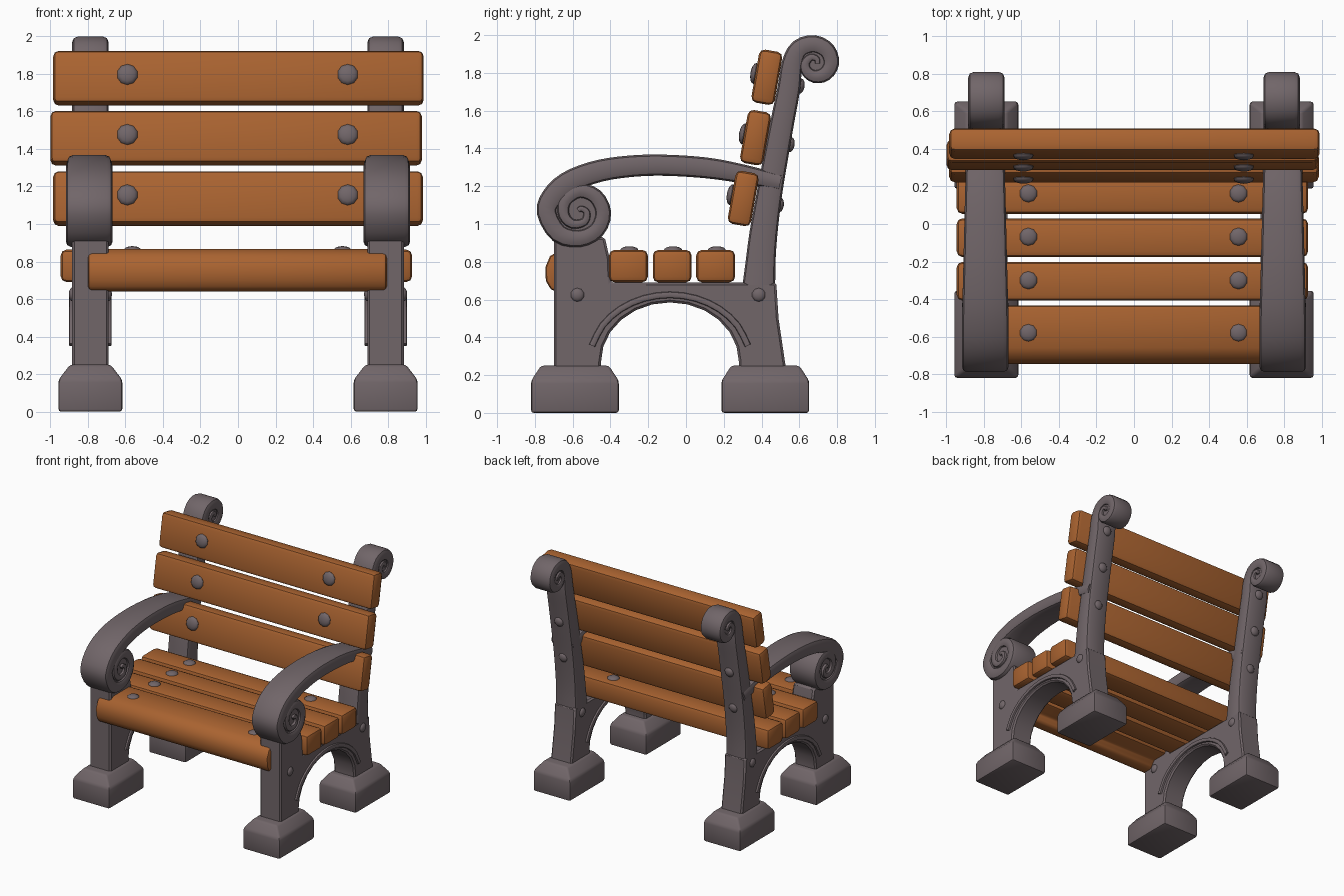
import bpy, bmesh, math
from mathutils import Vector, Matrix

if "Cube" in bpy.data.objects:
    bpy.data.objects.remove(bpy.data.objects["Cube"])


def material(name, rgb):
    m = bpy.data.materials.new(name)
    m.diffuse_color = (*rgb, 1)
    m.use_nodes = True
    m.node_tree.nodes["Principled BSDF"].inputs["Base Color"].default_value = m.diffuse_color
    return m


WOOD = material("warm_wood", (0.40, 0.125, 0.03))
IRON = material("cast_iron", (0.165, 0.132, 0.141))
SIDE_X = 0.787


def finish(name, bm, mat, angle=35):
    bmesh.ops.recalc_face_normals(bm, faces=bm.faces[:])
    me = bpy.data.meshes.new(name)
    bm.to_mesh(me)
    bm.free()
    me.materials.append(mat)
    me.shade_smooth()
    me.set_sharp_from_angle(angle=math.radians(angle))
    ob = bpy.data.objects.new(name, me)
    bpy.context.collection.objects.link(ob)
    return ob


def bevel_sharp(bm, width, segments):
    edges = [e for e in bm.edges if e.calc_face_angle(0) > math.radians(40)]
    bmesh.ops.bevel(bm, geom=edges, offset=width, segments=segments,
                    profile=0.5, affect='EDGES', clamp_overlap=True)


def prism(name, pts, x0, x1, mat, bevel=0.012, segments=1):
    """Extrude a (y, z) outline from x0 to x1."""
    bm = bmesh.new()
    face = bm.faces.new([bm.verts.new((x0, y, z)) for y, z in pts])
    ext = bmesh.ops.extrude_face_region(bm, geom=[face])
    bmesh.ops.translate(bm, vec=(x1 - x0, 0, 0),
                        verts=[v for v in ext["geom"] if isinstance(v, bmesh.types.BMVert)])
    bmesh.ops.recalc_face_normals(bm, faces=bm.faces[:])
    bevel_sharp(bm, bevel, segments)
    return finish(name, bm, mat)


def plank(name, x0, x1, y, z, depth, height, tilt=0):
    bm = bmesh.new()
    bmesh.ops.create_cube(bm, size=1)
    bmesh.ops.scale(bm, vec=(x1 - x0, depth, height), verts=bm.verts)
    bevel_sharp(bm, 0.03, 2)
    m = Matrix.Translation(((x0 + x1) / 2, y, z)) @ Matrix.Rotation(tilt, 4, 'X')
    bm.transform(m)
    return finish(name, bm, WOOD)


def bolt(name, pos, direction, r, h=0.022):
    """Low dome facing along the given direction."""
    bm = bmesh.new()
    bmesh.ops.create_uvsphere(bm, u_segments=10, v_segments=8, radius=1)
    bmesh.ops.scale(bm, vec=(r, r, h), verts=bm.verts)
    rot = Vector(direction).to_track_quat('Z', 'Y').to_matrix().to_4x4()
    bm.transform(Matrix.Translation(pos) @ rot)
    return finish(name, bm, IRON)


def smooth_path(keys, n=4):
    """Catmull-Rom through (y, z, thickness, half_width) keys."""
    k = [Vector(p) for p in keys]
    k = [2 * k[0] - k[1]] + k + [2 * k[-1] - k[-2]]
    out = []
    for a, b, c, d in zip(k, k[1:], k[2:], k[3:]):
        for i in range(n):
            t = i / n
            out.append(0.5 * (2 * b + (c - a) * t + (2 * a - 5 * b + 4 * c - d) * t * t
                              + (3 * b - a - 3 * c + d) * t ** 3))
    return out + [k[-2]]


def sweep(name, keys, x, n=4, rounding=0.03):
    """Rounded bar following a path in the side plane."""
    path = smooth_path(keys, n)
    bm = bmesh.new()
    rings = []
    for i, p in enumerate(path):
        a, b = path[max(i - 1, 0)], path[min(i + 1, len(path) - 1)]
        ty, tz = b[0] - a[0], b[1] - a[1]
        ln = math.hypot(ty, tz) or 1
        ny, nz = -tz / ln, ty / ln
        h, w = p[2] / 2, p[3]
        c = min(rounding, h * 0.7)
        ring = []
        for q, (sx, sn) in enumerate([(1, 1), (-1, 1), (-1, -1), (1, -1)]):
            for s in range(3):
                ang = math.radians(q * 90 + s * 45)
                u = sx * (w - c) + c * math.cos(ang)
                v = sn * (h - c) + c * math.sin(ang)
                ring.append(bm.verts.new((x + u, p[0] + ny * v, p[1] + nz * v)))
        rings.append(ring)
    for r0, r1 in zip(rings, rings[1:]):
        for j in range(12):
            k = (j + 1) % 12
            bm.faces.new((r0[j], r0[k], r1[k], r1[j]))
    bm.faces.new(rings[0])
    bm.faces.new(rings[-1])
    return finish(name, bm, IRON, 40)


def spiral(cy, cz, steps, w):
    """Path keys from (angle, radius, thickness) around a centre."""
    return [(cy + r * math.cos(math.radians(a)), cz + r * math.sin(math.radians(a)), t, w)
            for a, r, t in steps]


def disc(name, cy, cz, r, x, w):
    pts = [(cy + r * math.cos(i * math.tau / 20), cz + r * math.sin(i * math.tau / 20))
           for i in range(20)]
    return prism(name, pts, x - w, x + w, IRON, 0.008)


def foot(name, x, y):
    """Block foot with a sloped top."""
    bm = bmesh.new()
    rings = [[bm.verts.new((x + sx * hx, y + sy * hy, z))
              for sx, sy in ((-1, -1), (1, -1), (1, 1), (-1, 1))]
             for hx, hy, z in ((0.17, 0.232, 0), (0.17, 0.232, 0.17), (0.108, 0.18, 0.25))]
    for a, b in zip(rings, rings[1:]):
        for j in range(4):
            bm.faces.new((a[j], a[(j + 1) % 4], b[(j + 1) % 4], b[j]))
    bm.faces.new(rings[0])
    bm.faces.new(rings[-1])
    bmesh.ops.recalc_face_normals(bm, faces=bm.faces[:])
    bmesh.ops.bevel(bm, geom=bm.edges[:], offset=0.014, segments=2,
                    profile=0.5, affect='EDGES')
    return finish(name, bm, IRON)


# side outline: two legs joined by an arch
arch = [(-0.085 + 0.365 * math.cos(math.radians(a)), 0.27 + 0.315 * math.sin(math.radians(a)))
        for a in range(0, 181, 15)]
frame = ([(-0.70, 0.23), (-0.70, 0.93), (-0.43, 0.93), (-0.405, 0.82), (-0.40, 0.69),
          (0.478, 0.69), (0.49, 0.5), (0.53, 0.23), (0.28, 0.23)]
         + arch + [(-0.45, 0.23)])

for label, s in (("left", -1), ("right", 1)):
    x = s * SIDE_X
    prism(label + "_side_frame", frame, x - 0.097, x + 0.097, IRON)
    foot(label + "_front_foot", x, -0.588)
    foot(label + "_back_foot", x, 0.42)

    # raised rib over the arch
    rib = [(-0.085 + 0.425 * math.cos(math.radians(a)), 0.27 + 0.355 * math.sin(math.radians(a)),
            0.034, 0.113) for a in range(14, 167, 19)]
    sweep(label + "_arch_rib", rib, x, 2, 0.01)

    # back post ending in a scroll
    w = 0.097
    post = [(0.385, 0.66, 0.175, w), (0.395, 0.8, 0.158, w), (0.41, 0.95, 0.148, w),
            (0.44, 1.15, 0.135, w), (0.475, 1.35, 0.13, w), (0.512, 1.55, 0.125, w),
            (0.545, 1.72, 0.12, w)]
    post += spiral(0.68, 1.85, [(180, 0.118, 0.11), (135, 0.112, 0.1), (90, 0.102, 0.095),
                                (45, 0.095, 0.09), (0, 0.088, 0.085), (-45, 0.078, 0.08),
                                (-90, 0.068, 0.07), (-135, 0.058, 0.06), (-180, 0.049, 0.05),
                                (-240, 0.038, 0.038), (-300, 0.027, 0.03), (-360, 0.016, 0.025)], w)
    sweep(label + "_back_post", post, x, 3)
    disc(label + "_post_scroll_core", 0.68, 1.85, 0.08, x, 0.08)

    # armrest curling into a scroll
    ax = s * 0.793
    arm = [(0.5, 1.22, 0.085, 0.1), (0.3, 1.265, 0.1, 0.104), (0.1, 1.298, 0.11, 0.109),
           (-0.15, 1.312, 0.112, 0.115), (-0.35, 1.3, 0.115, 0.12), (-0.5, 1.27, 0.118, 0.124),
           (-0.63, 1.215, 0.12, 0.125), (-0.71, 1.14, 0.115, 0.125)]
    arm += spiral(-0.565, 1.06, [(180, 0.172, 0.105), (225, 0.155, 0.1), (270, 0.136, 0.093),
                                 (315, 0.13, 0.088), (360, 0.126, 0.086), (405, 0.121, 0.082),
                                 (450, 0.115, 0.078), (500, 0.098, 0.07), (550, 0.082, 0.06),
                                 (600, 0.069, 0.05), (660, 0.055, 0.042), (720, 0.04, 0.036),
                                 (780, 0.025, 0.03), (840, 0.014, 0.025)], 0.125)
    sweep(label + "_armrest", arm, ax, 3)
    disc(label + "_arm_scroll_core", -0.575, 1.065, 0.13, ax, 0.105)

    # side bolts on both faces of the frame
    for y in (-0.575, 0.385):
        for d in (-1, 1):
            bolt(label + "_frame_bolt", (x + d * 0.095, y, 0.625), (d, 0, 0), 0.037, 0.02)
    # bolts on the rear of the post
    for y, z in ((0.606, 1.73), (0.553, 1.42), (0.496, 1.1)):
        bolt(label + "_post_bolt", (x, y, z), (0, 1, -0.17), 0.04, 0.022)

# backrest planks and their bolts
TILT = math.radians(-10)
for i, (x0, x1, y, z) in enumerate(((-0.985, 0.99, 0.428, 1.777), (-1.0, 0.98, 0.368, 1.457),
                                    (-0.985, 0.985, 0.303, 1.135))):
    plank(f"back_plank_{i + 1}", x0, x1, y, z, 0.125, 0.285, TILT)
    for bx in (-0.59, 0.585):
        bolt("back_plank_bolt", (bx, y - 0.063, z + 0.02), (0, -1, 0.17), 0.056, 0.024)

# seat planks and front rolled plank
for i, y in enumerate((-0.305, -0.073, 0.157)):
    plank(f"seat_plank_{i + 1}", -0.945, 0.928, y, 0.777, 0.206, 0.172)
nose = [(-0.67, 0.64), (-0.715, 0.65), (-0.742, 0.70), (-0.745, 0.77), (-0.72, 0.83),
        (-0.66, 0.866), (-0.435, 0.866), (-0.435, 0.70), (-0.58, 0.70), (-0.61, 0.64)]
prism("front_seat_plank", nose, -0.80, 0.793, WOOD, 0.02, 2)
for y in (-0.58, -0.3, -0.068, 0.163):
    for bx in (-0.563, 0.557):
        bolt("seat_bolt", (bx, y, 0.862), (0, 0, 1), 0.048, 0.02)
